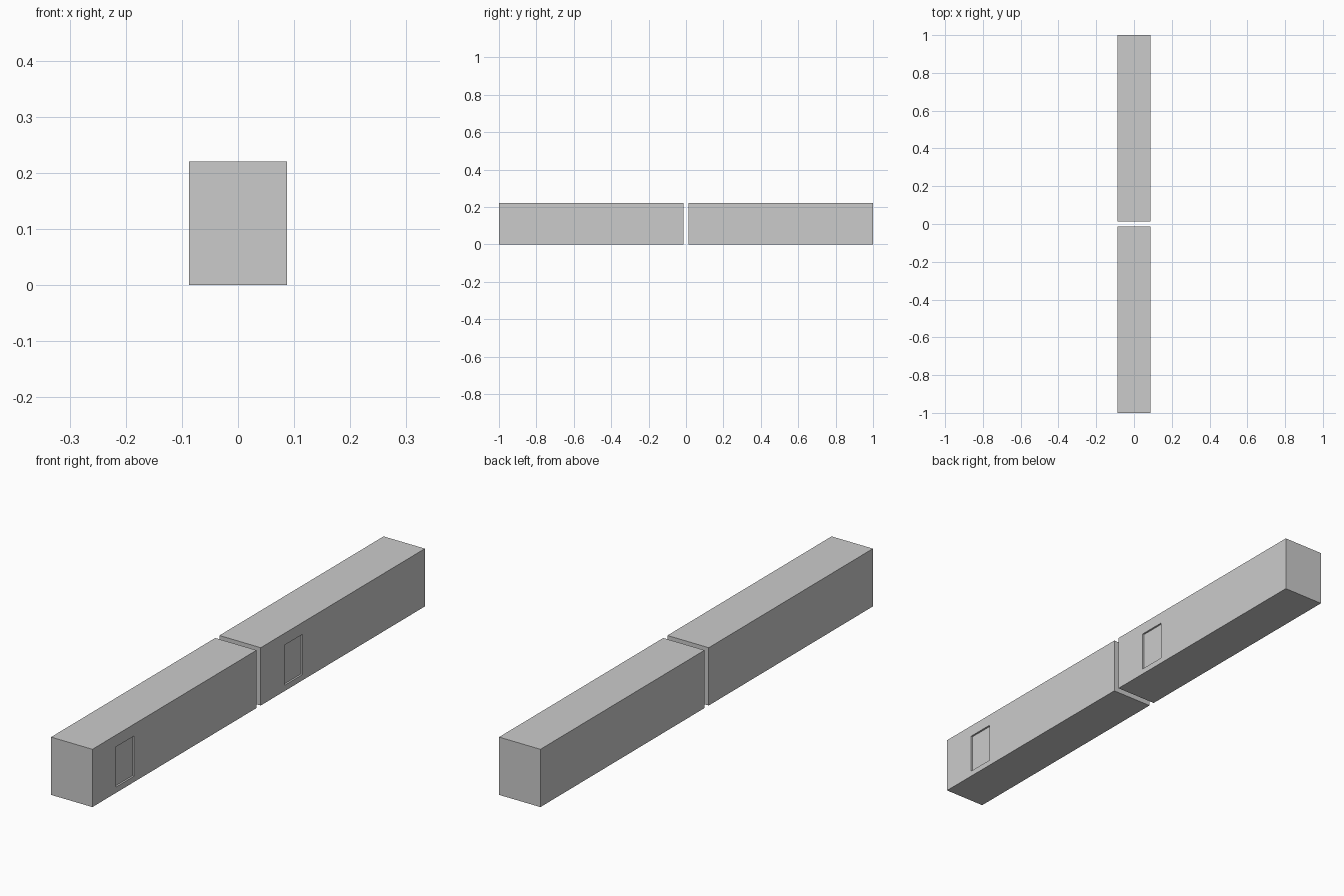
import bpy

if "Cube" in bpy.data.objects:
    bpy.data.objects.remove(bpy.data.objects["Cube"])

HALF_W, HEIGHT, GAP = 0.087, 0.22, 0.0125
LENGTH = 1 - GAP
RECESS = 0.007


def box(name, lo, hi):
    bpy.ops.mesh.primitive_cube_add(size=1, location=[(a + b) / 2 for a, b in zip(lo, hi)])
    ob = bpy.context.object
    ob.name = name
    ob.scale = [b - a for a, b in zip(lo, hi)]
    bpy.ops.object.transform_apply(location=False, rotation=False, scale=True)
    return ob


# Two identical long blocks in a row, each with a shallow door recess on the right side
for label, y in (("front", -1.0), ("rear", GAP)):
    block = box(label + "_block", (-HALF_W, y, 0), (HALF_W, y + LENGTH, HEIGHT))

    # Door recess cutter
    cutter = box(label + "_door_cutter",
                 (HALF_W - RECESS, y + 0.142, 0.022),
                 (HALF_W + 0.05, y + 0.251, 0.175))
    cutter.hide_render = True
    cutter.hide_viewport = False

    # Apply the cut, then remove the helper
    mod = block.modifiers.new("door_recess", 'BOOLEAN')
    mod.operation = 'DIFFERENCE'
    mod.solver = 'EXACT'
    mod.object = cutter
    bpy.context.view_layer.objects.active = block
    bpy.ops.object.modifier_apply(modifier=mod.name)
    bpy.data.objects.remove(cutter, do_unlink=True)
